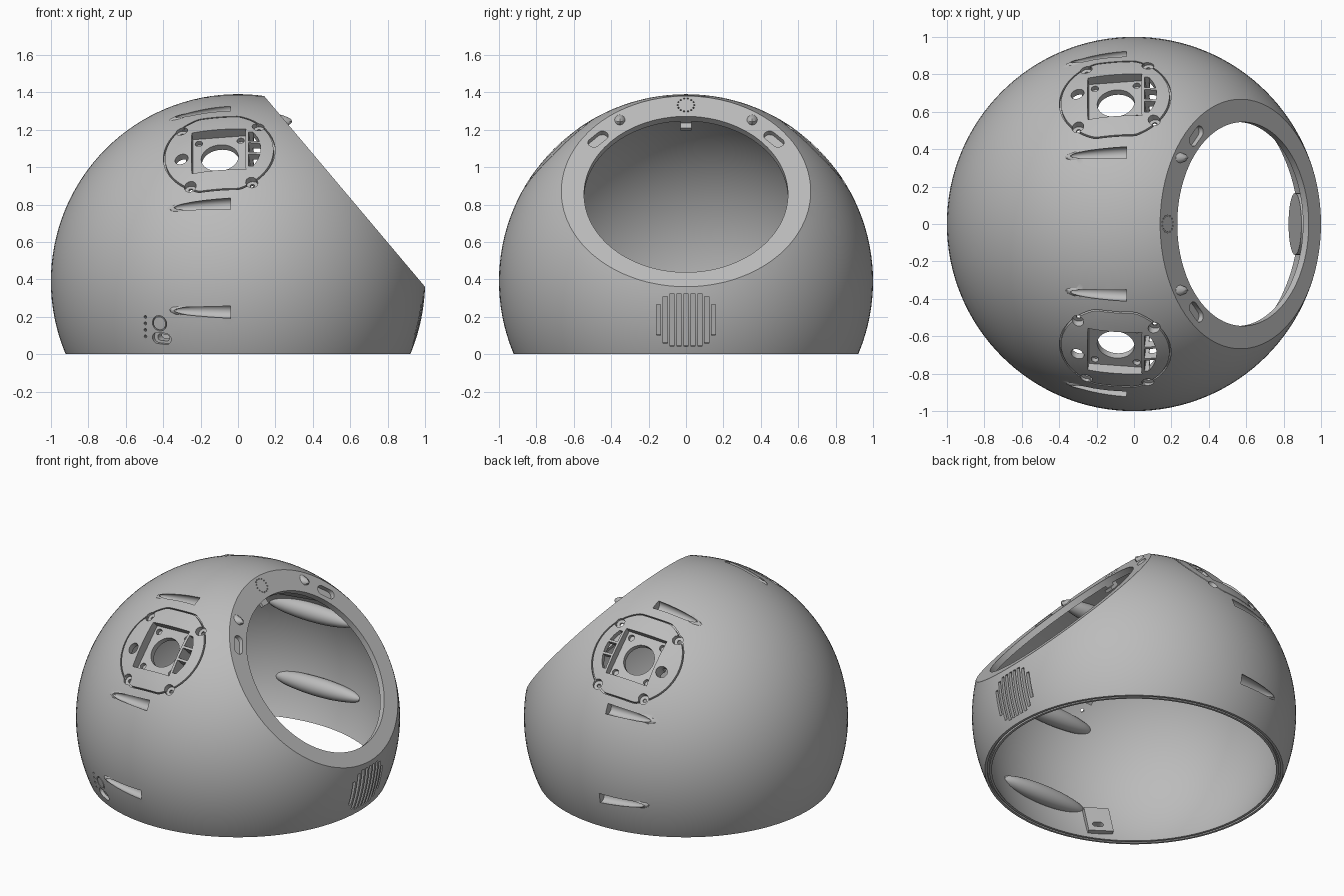
import bpy, bmesh
from math import sin, cos, pi, sqrt, radians
from mathutils import Vector, Matrix

if "Cube" in bpy.data.objects:
    bpy.data.objects.remove(bpy.data.objects["Cube"])

CENTRE = Vector((0, 0, 0.39))
RING = Vector((1.02, 0, 0.86)).normalized()   # tilt of the open face
SLOT_ANGLES = [radians(a) for a in (-9.5, 24.5, 67.5)]

grey = bpy.data.materials.new("mid grey")
grey.use_nodes = True
grey.diffuse_color = (0.5, 0.5, 0.5, 1)
grey.node_tree.nodes["Principled BSDF"].inputs["Base Color"].default_value = (0.5, 0.5, 0.5, 1)


def frame(d):
    """Axes at the ball centre: u sideways, v up, w outward along d."""
    w = Vector(d).normalized()
    side_axis = Vector((0, 1, 0)) if w.x > 0.7 else Vector((1, 0, 0))
    u = (side_axis - w * side_axis.dot(w)).normalized()
    m = Matrix((u, w.cross(u), w)).transposed().to_4x4()
    return Matrix.Translation(CENTRE) @ m


def circle(r, u=0, v=0, n=32):
    return [(u + r * cos(2 * pi * i / n), v + r * sin(2 * pi * i / n)) for i in range(n)]


def rect(u0, u1, v0, v1):
    return [(u0, v0), (u1, v0), (u1, v1), (u0, v1)]


def capsule(u, v, length, r, turn=0, n=16):
    pts = []
    for i in range(n):
        a = 2 * pi * (i + 0.5) / n
        x = r * cos(a) + (length / 2 - r) * (1 if cos(a) > 0 else -1)
        y = r * sin(a)
        pts.append((u + x * cos(turn) - y * sin(turn), v + x * sin(turn) + y * cos(turn)))
    return pts


def prism(bm, pts, w0, w1, m, hole=None):
    """Extrude an outline along w; an optional matching hole outline makes a tube."""
    def loop(outline, w):
        return [bm.verts.new(m @ Vector((a, b, w))) for a, b in outline]
    lo, hi = loop(pts, w0), loop(pts, w1)
    walls = [(lo, hi)]
    if hole:
        lo2, hi2 = loop(hole, w0), loop(hole, w1)
        walls += [(hi2, lo2), (hi, hi2), (lo2, lo)]
    else:
        bm.faces.new(lo[::-1])
        bm.faces.new(hi)
    for a, b in walls:
        for i in range(len(a)):
            j = (i + 1) % len(a)
            bm.faces.new((a[i], a[j], b[j], b[i]))


def slice_off(bm, co, no):
    bmesh.ops.bisect_plane(bm, geom=bm.verts[:] + bm.edges[:] + bm.faces[:],
                           plane_co=co, plane_no=no, clear_outer=True)
    bmesh.ops.holes_fill(bm, edges=[e for e in bm.edges if e.is_boundary], sides=0)


def ball(r, floor, ring_dist):
    bm = bmesh.new()
    bmesh.ops.create_uvsphere(bm, u_segments=128, v_segments=64, radius=r,
                              matrix=Matrix.Translation(CENTRE))
    slice_off(bm, Vector((0, 0, floor)), Vector((0, 0, -1)))
    slice_off(bm, CENTRE + RING * ring_dist, RING)
    return bm


def make(name, bm, mirror=False):
    bmesh.ops.recalc_face_normals(bm, faces=bm.faces[:])
    mesh = bpy.data.meshes.new(name)
    bm.to_mesh(mesh)
    bm.free()
    mesh.materials.append(grey)
    ob = bpy.data.objects.new(name, mesh)
    bpy.context.scene.collection.objects.link(ob)
    if mirror:
        mod = ob.modifiers.new("mirror", 'MIRROR')
        mod.use_axis = (False, True, False)
        mod.use_mirror_merge = False
    return ob


def combine(target, tool, operation):
    """Apply one boolean; use the slower solver only if the quick one does nothing."""
    tool.hide_render = True
    mod = target.modifiers.new("boolean", 'BOOLEAN')
    mod.object, mod.operation = tool, operation
    for solver in ('MANIFOLD', 'EXACT'):
        mod.solver = solver
        bpy.context.view_layer.update()
        result = target.evaluated_get(bpy.context.evaluated_depsgraph_get())
        mesh = bpy.data.meshes.new_from_object(result)
        if len(mesh.vertices) != len(target.data.vertices):
            break
    target.modifiers.clear()
    target.data = mesh
    bpy.data.objects.remove(tool)


ring = frame(RING)
side = frame((-0.105, -0.695, 0.71))
grille = frame((0.978, 0, -0.21))
panel = frame((-0.42, -0.878, -0.23))

# shell: truncated ball, hollowed
shell = make("shell", ball(1, 0, 0.745))
combine(shell, make("cavity", ball(0.96, -0.05, 0.705)), 'DIFFERENCE')

# inner bosses on both sides: mount plates and slot housings
bm = bmesh.new()
prism(bm, rect(-0.18, 0.18, -0.18, 0.18), 0.89, 0.95, side)
for a in SLOT_ANGLES:
    spot = CENTRE + Vector((-0.04, -0.925 * cos(a), 0.925 * sin(a)))
    bmesh.ops.create_uvsphere(bm, u_segments=24, v_segments=16, radius=1,
                              matrix=Matrix.Translation(spot) @ Matrix.Diagonal((0.33, 0.06, 0.06, 1)))
combine(shell, make("side_bosses", bm, True), 'UNION')

# single inner bosses: speaker, control block, latch
bm = bmesh.new()
prism(bm, circle(0.165), 0.88, 0.962, grille)
prism(bm, rect(-0.08, 0.08, -0.13, 0.06), 0.92, 0.965, panel)
prism(bm, rect(-0.03, 0.03, 0.49, 0.56), 0.67, 0.72, ring)
combine(shell, make("inner_bosses", bm), 'UNION')

# side hatch: outline groove
outline = [(u, max(-0.28, min(0.28, v))) for u, v in circle(0.3, n=96)]
bm = bmesh.new()
prism(bm, outline, 0.935, 1.02, side, hole=[(u * 0.972, v * 0.972) for u, v in outline])
combine(shell, make("hatch_groove", bm, True), 'DIFFERENCE')

# side hatch: square recess, screw pockets and openings
pockets = [(-0.2, 0.19), (0.21, 0.18), (-0.155, -0.235), (0.175, -0.235)]
bm = bmesh.new()
prism(bm, rect(-0.145, 0.145, -0.155, 0.155), 0.927, 1.05, side)
for u, v in pockets:
    prism(bm, circle(0.032, u, v, 20), 0.93, 1.05, side)
prism(bm, circle(0.036, -0.2, -0.04), 0.86, 1.05, side)
for v0, v1 in ((-0.13, -0.045), (-0.03, 0.04), (0.055, 0.13)):
    edge = [(sqrt(0.225 ** 2 - v * v), v) for v in (v0, (v0 + v1) / 2, v1)]
    prism(bm, [(0.16, v0)] + edge + [(0.16, v1)], 0.86, 1.05, side)
combine(shell, make("hatch_recesses", bm, True), 'DIFFERENCE')

# lens bore, screw holes and bullet-shaped slots
bm = bmesh.new()
prism(bm, circle(0.1, n=48), 0.8, 1.05, side)
for u in (-0.112, 0.112):
    for v in (-0.12, 0.12):
        prism(bm, circle(0.02, u, v, 16), 0.9, 1.05, side)
for u, v in pockets:
    prism(bm, circle(0.012, u, v, 12), 0.915, 1.05, side)
for a in SLOT_ANGLES:
    out = Vector((0, -cos(a), sin(a)))
    axis = (Vector((0.31, 0, 0)) + out * 0.045).normalized()
    across = axis.cross(out).normalized()
    m = Matrix((axis, across, axis.cross(across))).transposed().to_4x4()
    spot = CENTRE + Vector((-0.04, 0, 0)) + out * 0.985
    part = bmesh.new()
    bmesh.ops.create_uvsphere(part, u_segments=24, v_segments=24, radius=1,
                              matrix=Matrix.Translation(spot) @ m @ Matrix.Diagonal((0.31, 0.036, 0.036, 1)))
    slice_off(part, spot + Vector((0.0005, 0, 0)), Vector((1, 0, 0)))
    temp = bpy.data.meshes.new("slot")
    part.to_mesh(temp)
    part.free()
    bm.from_mesh(temp)
    bpy.data.meshes.remove(temp)
combine(shell, make("bores_and_slots", bm, True), 'DIFFERENCE')

# open face: hole, two tangential pockets, ring of dots
bm = bmesh.new()
prism(bm, circle(0.545, 0, -0.02, 128), 0.69, 0.8, ring)
for s in (-1, 1):
    prism(bm, capsule(0.47 * s, 0.366, 0.13, 0.032, -s * 0.82), 0.715, 0.8, ring)
for u, v in circle(0.045, 0, 0.605, 14):
    prism(bm, circle(0.005, u, v, 6), 0.735, 0.8, ring)

# speaker grille: vertical slots within a circle
for i in range(-4, 5):
    y = i * 0.037
    h = min(0.145, sqrt(0.17 ** 2 - y * y))
    prism(bm, rect(y - 0.011, y + 0.011, -h, h), 0.966, 1.05, grille)

# controls: round button, rounded socket, indicator dots
prism(bm, circle(0.042, 0, 0.005), 0.975, 1.05, panel, hole=circle(0.036, 0, 0.005))
prism(bm, capsule(0.012, -0.078, 0.11, 0.032), 0.972, 1.05, panel)
for i in range(4):
    prism(bm, circle(0.008, -0.085, 0.03 - i * 0.036, 10), 0.95, 1.05, panel)

# base rim groove
prism(bm, circle(0.905, n=128), -0.45, -0.375, frame((0, 0, 1)), hole=circle(0.893, n=128))
combine(shell, make("detail_cutter", bm), 'DIFFERENCE')

# socket opening
bm = bmesh.new()
prism(bm, capsule(0.012, -0.078, 0.07, 0.018), 0.9, 1.05, panel)
combine(shell, make("socket_cutter", bm), 'DIFFERENCE')

shell.data.shade_smooth()
shell.data.set_sharp_from_angle(angle=radians(30))
